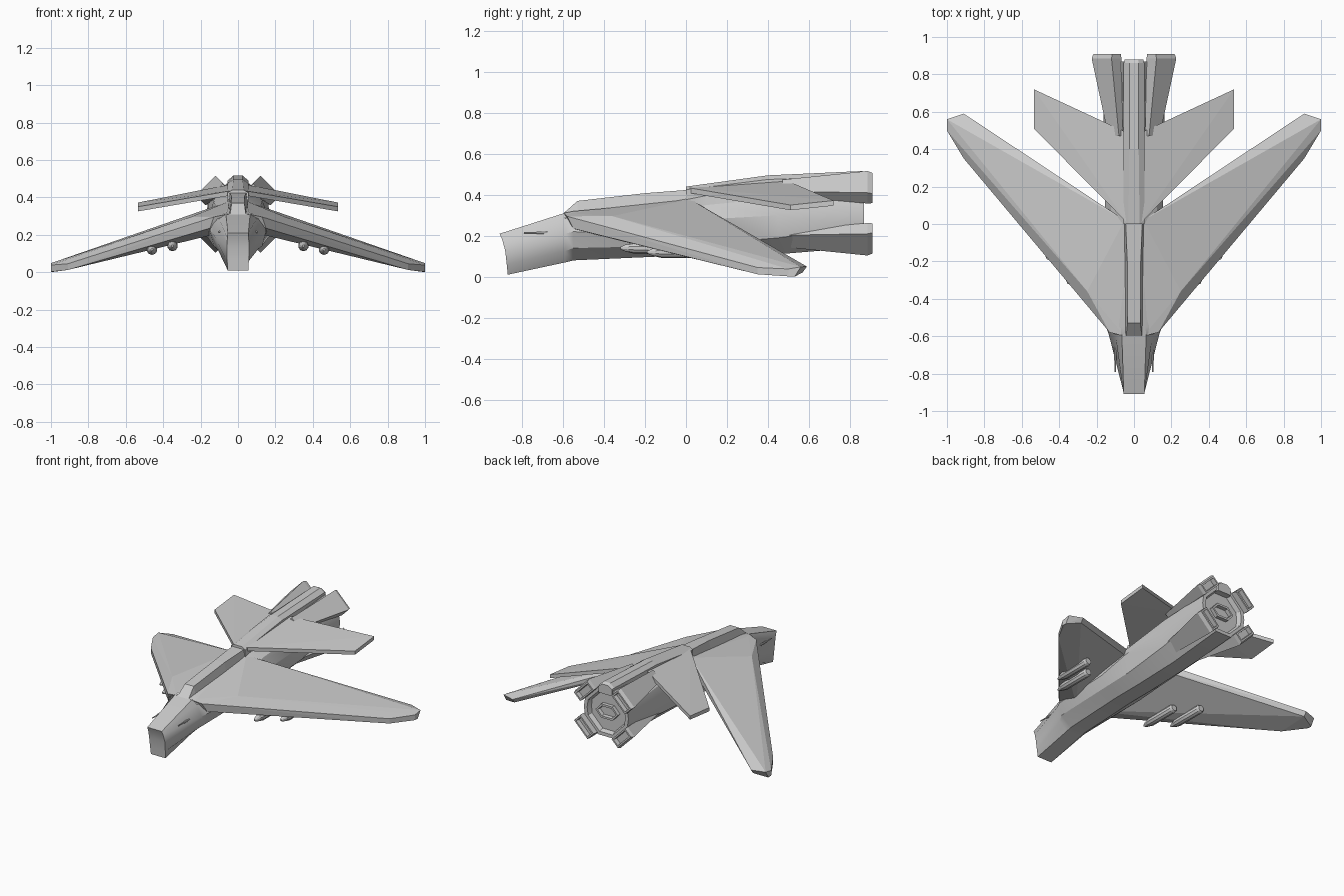
import bpy, bmesh, math
from mathutils import Vector

if "Cube" in bpy.data.objects:
    bpy.data.objects.remove(bpy.data.objects["Cube"])


def finish(bm, name, smooth=None):
    bmesh.ops.recalc_face_normals(bm, faces=bm.faces)
    me = bpy.data.meshes.new(name)
    bm.to_mesh(me)
    bm.free()
    ob = bpy.data.objects.new(name, me)
    bpy.context.collection.objects.link(ob)
    if smooth:
        bpy.ops.object.select_all(action='DESELECT')
        ob.select_set(True)
        bpy.context.view_layer.objects.active = ob
        bpy.ops.object.shade_smooth_by_angle(angle=math.radians(smooth))
    return ob


def loft(name, sections, rim=0, depth=0, smooth=None):
    """Skin half sections [(x, y, z), ...], top to bottom, mirrored in x."""
    bm = bmesh.new()
    rings = []
    for s in sections:
        pts = list(s) + [(-x, y, z) for x, y, z in reversed(s)]
        rings.append([bm.verts.new(p) for p in pts])
    n = len(rings[0])
    for a, b in zip(rings, rings[1:]):
        for i in range(n):
            j = (i + 1) % n
            bm.faces.new((a[i], a[j], b[j], b[i]))
    f = rings[0]
    for i in range(n // 2 - 1):
        bm.faces.new((f[i], f[i + 1], f[n - 2 - i], f[n - 1 - i]))
    cap = bm.faces.new(rings[-1])
    bmesh.ops.recalc_face_normals(bm, faces=bm.faces)
    if rim:
        bmesh.ops.inset_region(bm, faces=[cap], thickness=rim)
        bmesh.ops.inset_region(bm, faces=[cap], thickness=0.012, depth=-depth)
    return finish(bm, name, smooth)


def hull(name, pts, side=1, recess=False):
    """Solid around a few corner points, on the given side."""
    bm = bmesh.new()
    for x, y, z in pts:
        bm.verts.new((x * side, y, z))
    bmesh.ops.convex_hull(bm, input=bm.verts)
    bmesh.ops.dissolve_limit(bm, angle_limit=math.radians(1), verts=bm.verts, edges=bm.edges)
    bmesh.ops.recalc_face_normals(bm, faces=bm.faces)
    if recess:
        back = [f for f in bm.faces if f.normal.y > 0.95]
        bmesh.ops.inset_region(bm, faces=back, thickness=0.015)
        bmesh.ops.inset_region(bm, faces=back, thickness=0.003, depth=-0.03)
    return finish(bm, name)


def rod(name, x, z, stations, sides, smooth=None):
    """Turned body along y from (y, radius) stations."""
    bm = bmesh.new()
    rings = []
    for y, r in stations:
        rings.append([bm.verts.new((x + r * math.cos(a), y, z + r * math.sin(a)))
                      for a in (math.tau * (i + 0.5) / sides for i in range(sides))])
    for a, b in zip(rings, rings[1:]):
        for i in range(sides):
            j = (i + 1) % sides
            bm.faces.new((a[i], a[j], b[j], b[i]))
    bm.faces.new(rings[0])
    bm.faces.new(rings[-1])
    return finish(bm, name, smooth)


def at(y, *xz):
    return [(x, y, z) for x, z in xz]


# fuselage with undercut nose and recessed exhaust
loft("fuselage", [
    [(.055, -.91, .21), (.057, -.897, .18), (.06, -.883, .13), (.058, -.875, .06), (.055, -.87, .01)],
    at(-.59, (.065, .312), (.10, .285), (.135, .21), (.11, .125), (.055, .07)),
    at(-.55, (.06, .32), (.13, .29), (.15, .22), (.13, .14), (.055, .08)),
    at(-.10, (.05, .36), (.15, .30), (.18, .21), (.135, .15), (.055, .10)),
    at(.10, (.05, .40), (.12, .35), (.155, .28), (.13, .16), (.055, .10)),
    at(.45, (.055, .44), (.13, .385), (.16, .30), (.14, .19), (.055, .11)),
    at(.87, (.06, .475), (.16, .375), (.17, .31), (.16, .245), (.06, .145)),
], rim=.025, depth=.03, smooth=28)

# long hexagonal core inside the exhaust
core = [(math.cos(math.tau * i / 6), math.sin(math.tau * i / 6)) for i in range(6)]
hull("exhaust_core", [(.085 * c, y, .31 + .055 * s) for c, s in core for y in (.80, .865)], recess=True)

# canopy ridge and tail spine
loft("canopy", [
    at(-.60, (.042, .308), (.055, .28)),
    at(-.53, (.034, .37), (.048, .31)),
    at(-.20, (.036, .408), (.052, .33)),
    at(.02, (.045, .425), (.055, .36)),
])
loft("tail_spine", [
    at(0, (.03, .44), (.055, .425), (.055, .36)),
    at(.40, (.025, .495), (.055, .475), (.055, .40)),
    at(.86, (.025, .516), (.055, .49), (.055, .44)),
    at(.88, (.022, .505), (.05, .485), (.05, .44)),
])

for side, tag in ((1, "right"), (-1, "left")):
    # swept drooping main wing
    hull("main_wing_" + tag, [
        (.05, -.60, .312), (.05, .02, .378), (.91, .59, .05), (1, .56, .048),
        (1, .50, .038), (.91, .35, .045), (.13, -.58, .295), (.25, -.36, .296),
        (.82, .40, .088), (.15, -.55, .235), (.91, .35, .012), (1, .50, .002),
        (1, .53, 0), (.91, .57, .022), (.05, .02, .325), (.05, -.50, .22)], side)
    # tail wing
    tail = [(.04, .01, .435), (.04, .49, .47), (.535, .72, .372), (.535, .51, .35)]
    hull("tail_wing_" + tag, tail + [(x, y, z - .025) for x, y, z in tail], side)
    # thin nose gun
    rod("nose_gun_" + tag, .10 * side, .215,
        [(-.79, .004), (-.73, .004), (-.73, .007), (-.58, .007)], 8)
    # two missiles under each wing
    for k, (x, z, y) in enumerate(((.35, .14, -.32), (.46, .12, -.19))):
        rod(f"missile_{tag}_{k + 1}", x * side, z,
            [(y, .006), (y + .025, .017), (y + .07, .028), (y + .28, .028), (y + .295, .02)], 10, 30)
    # flared thruster pods on the diagonals
    for up, pos in ((1, "upper"), (-1, "lower")):
        pts = []
        u, v = Vector((1, -1)) / math.sqrt(2), Vector((1, 1)) / math.sqrt(2)
        for y, cx, cz, w, t in ((.47, .098, .125, .08, .03), (.885, .147, .127, .15, .074),
                                (.91, .143, .123, .143, .066)):
            for a in (-.5, .5):
                for b in (-.5, .5):
                    p = Vector((cx, cz)) + u * a * w + v * b * t
                    pts.append((p.x, y, .31 + up * p.y))
        hull(f"thruster_pod_{pos}_{tag}", pts, side, recess=True)
